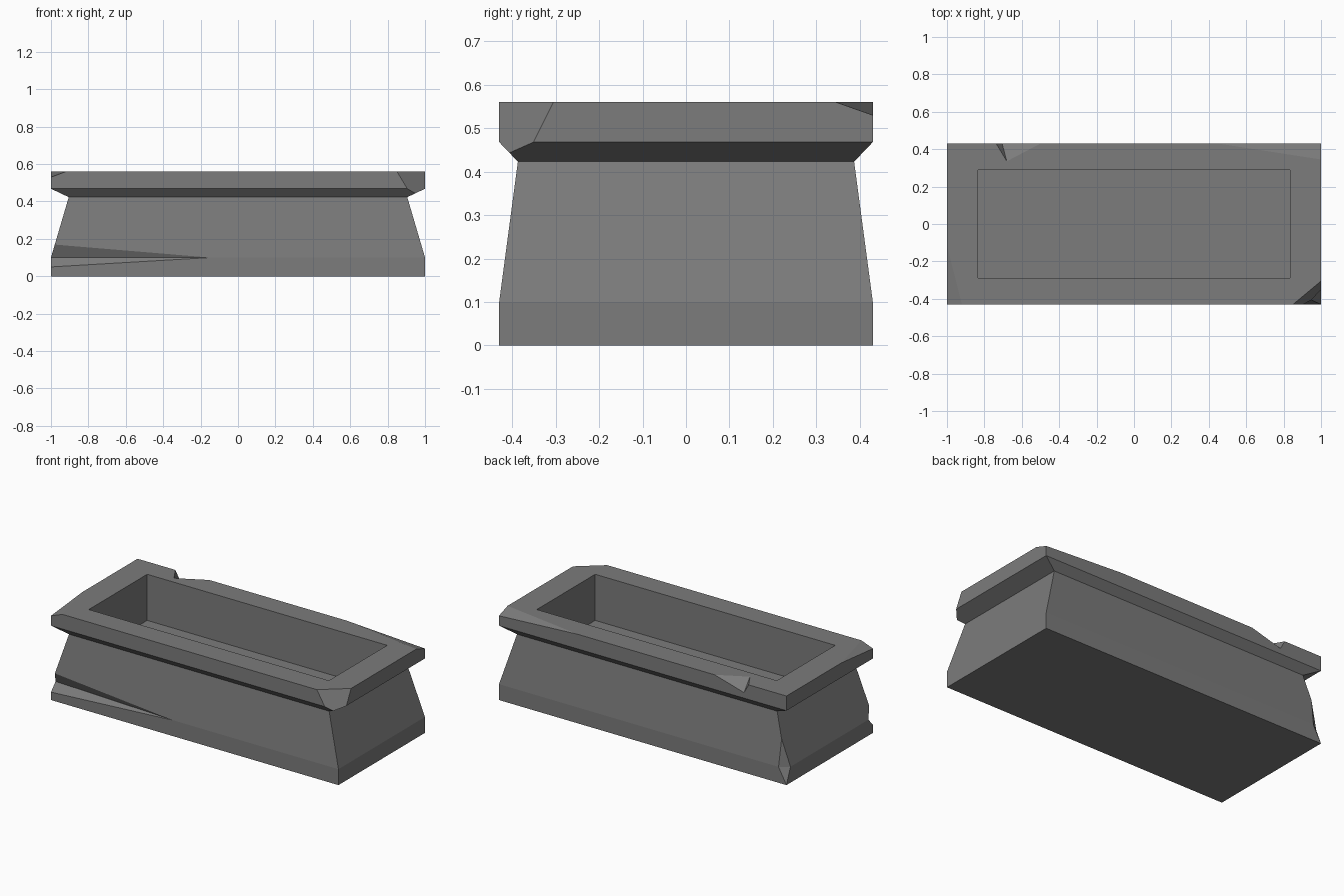
import bpy, bmesh
from mathutils import Vector

if "Cube" in bpy.data.objects:
    bpy.data.objects.remove(bpy.data.objects["Cube"])

stone = bpy.data.materials.new("grey stone")
stone.diffuse_color = (0.2, 0.2, 0.2, 1)
stone.use_nodes = True
stone.node_tree.nodes["Principled BSDF"].inputs["Base Color"].default_value = stone.diffuse_color


# Trough body: stacked rectangular rings, outside going up then inside going down
def ring(bm, hx, hy, z):
    return [bm.verts.new((sx * hx, sy * hy, z))
            for sx, sy in ((-1, -1), (1, -1), (1, 1), (-1, 1))]


bm = bmesh.new()
profile = [(1, .43, 0), (1, .43, .1), (.905, .387, .423), (1, .43, .468),
           (1, .43, .56), (.835, .29, .56), (.835, .29, .27)]
rings = [ring(bm, *p) for p in profile]
for a, b in zip(rings, rings[1:]):
    for i in range(4):
        j = (i + 1) % 4
        bm.faces.new((a[i], a[j], b[j], b[i]))
bm.faces.new(rings[0][::-1])
bm.faces.new(rings[-1])
bmesh.ops.recalc_face_normals(bm, faces=bm.faces)


# Broken rim corners: slice off with a plane through three points
def slice_corner(p, q, r, corner):
    p, q, r, corner = map(Vector, (p, q, r, corner))
    n = (q - p).cross(r - p).normalized()
    if n.dot(corner - p) < 0:
        n = -n
    res = bmesh.ops.bisect_plane(bm, geom=bm.verts[:] + bm.edges[:] + bm.faces[:],
                                 plane_co=p, plane_no=n, dist=1e-5, clear_outer=True)
    edges = [e for e in res["geom_cut"] if isinstance(e, bmesh.types.BMEdge) and e.is_boundary]
    bmesh.ops.holes_fill(bm, edges=edges, sides=0)


slice_corner((.85, -.43, .56), (1, -.305, .56), (.905, -.43, .468), (1, -.43, .56))
slice_corner((-.92, -.43, .56), (-1, -.115, .56), (-1, -.43, .53), (-1, -.43, .56))
slice_corner((.45, .43, .56), (1, .345, .56), (1, .43, .53), (1, .43, .56))
bmesh.ops.recalc_face_normals(bm, faces=bm.faces)

mesh = bpy.data.meshes.new("stone_trough")
bm.to_mesh(mesh)
bm.free()
trough = bpy.data.objects.new("stone_trough", mesh)
bpy.context.collection.objects.link(trough)
mesh.materials.append(stone)


# Chips: convex wedges subtracted from the body
def chip(name, points):
    cm = bmesh.new()
    for p in points:
        cm.verts.new(p)
    bmesh.ops.convex_hull(cm, input=cm.verts)
    bmesh.ops.recalc_face_normals(cm, faces=cm.faces)
    me = bpy.data.meshes.new(name)
    cm.to_mesh(me)
    cm.free()
    me.materials.append(stone)
    ob = bpy.data.objects.new(name, me)
    bpy.context.collection.objects.link(ob)
    ob.hide_render = True
    mod = trough.modifiers.new(name, "BOOLEAN")
    mod.operation = "DIFFERENCE"
    mod.solver = "EXACT"
    mod.object = ob
    return ob


# V notch in the back rim
left, right = Vector((-.737, .43, .56)), Vector((-.5, .43, .56))
low, inner = Vector((-.705, .43, .503)), Vector((-.68, .335, .56))
d = low - inner
section = [low, low + 1.8 * (left - low), low + 1.8 * (right - low)]
cutters = [
    chip("rim_notch_cutter", [p + d * t for p in section for t in (-1.5, .5)]),
    # Long split along the front base
    chip("base_split_cutter", [(-.15, -.43, .1), (-1, -.43, .05), (-.98, -.421, .17),
                               (-1, -.385, .1), (-1.1, -.55, .11)]),
    # Chip on the back left base corner
    chip("base_corner_cutter", [(-1, .43, 0), (-.945, .43, .1), (-1, .39, .1),
                                (-.95, .407, .27), (-1.05, .48, .12)]),
]

# Apply the cuts and remove the cutters
deps = bpy.context.evaluated_depsgraph_get()
final = bpy.data.meshes.new_from_object(trough.evaluated_get(deps))
trough.modifiers.clear()
trough.data = final
for c in cutters:
    bpy.data.objects.remove(c)
